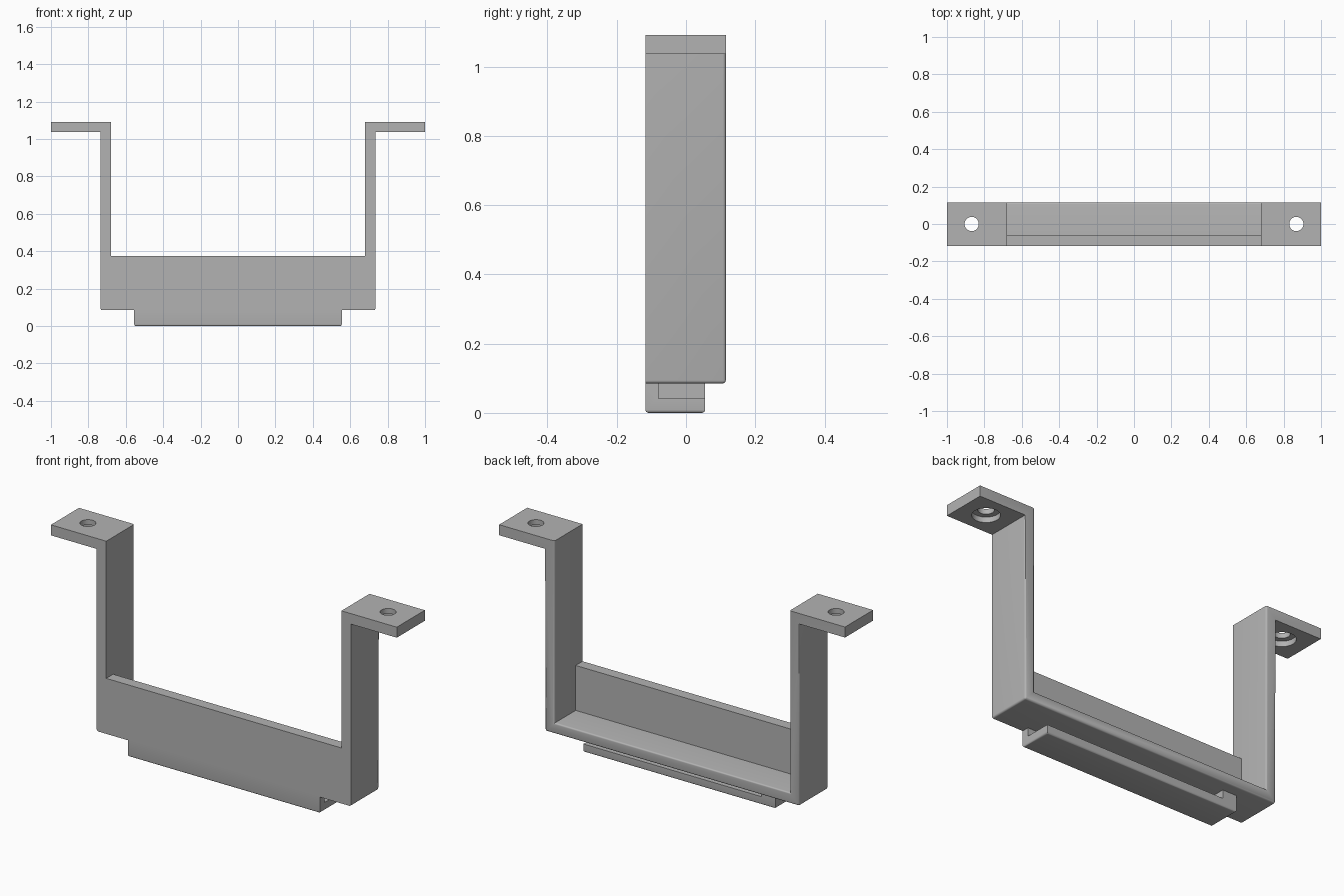
import bpy, bmesh
from mathutils import Matrix

default = bpy.data.objects.get("Cube")
if default:
    bpy.data.objects.remove(default, do_unlink=True)

COLOUR = (0.45, 0.45, 0.45, 1)
grey = bpy.data.materials.new("plain_grey")
grey.use_nodes = True
grey.diffuse_color = COLOUR
grey.node_tree.nodes["Principled BSDF"].inputs["Base Color"].default_value = COLOUR

FRONT, BACK = -0.117, 0.115
BASE, FLOOR = 0.085, 0.14
INNER, OUTER = 0.68, 0.735
UNDER, TOP = 1.037, 1.092
HOOK = 0.555


def extrude(name, points, axis, start, end, rounded=None, radius=0.009):
    """Extrude a closed profile along x or y and round the chosen edges."""
    bm = bmesh.new()
    place = (lambda a, b, d: (a, d, b)) if axis == "y" else (lambda a, b, d: (d, a, b))
    face = bm.faces.new([bm.verts.new(place(a, b, start)) for a, b in points])
    new = bmesh.ops.extrude_face_region(bm, geom=[face])["geom"]
    shift = place(0, 0, end - start)
    bmesh.ops.translate(bm, vec=shift, verts=[v for v in new if isinstance(v, bmesh.types.BMVert)])
    bmesh.ops.recalc_face_normals(bm, faces=bm.faces)
    if rounded:
        edges = [e for e in bm.edges if rounded(*[v.co for v in e.verts])]
        bmesh.ops.bevel(bm, geom=edges, offset=radius, segments=4,
                        profile=0.5, affect="EDGES", clamp_overlap=True)
    return finish(name, bm)


def finish(name, bm):
    mesh = bpy.data.meshes.new(name)
    bm.to_mesh(mesh)
    bm.free()
    mesh.materials.append(grey)
    obj = bpy.data.objects.new(name, mesh)
    bpy.context.collection.objects.link(obj)
    return obj


def activate(obj):
    bpy.ops.object.select_all(action="DESELECT")
    obj.select_set(True)
    bpy.context.view_layer.objects.active = obj


def drill(target, x, z_low, z_high, radius):
    """Cut a round vertical hole."""
    bm = bmesh.new()
    bmesh.ops.create_cone(bm, cap_ends=True, segments=48, radius1=radius, radius2=radius,
                          depth=z_high - z_low,
                          matrix=Matrix.Translation((x, 0, (z_low + z_high) / 2)))
    cutter = finish("hole_cutter", bm)
    cutter.hide_render = True
    mod = target.modifiers.new("hole", "BOOLEAN")
    mod.operation, mod.solver, mod.object = "DIFFERENCE", "EXACT", cutter
    activate(target)
    bpy.ops.object.modifier_apply(modifier=mod.name)
    bpy.data.objects.remove(cutter, do_unlink=True)


# Bent strap: flanges, legs and floor in one mirrored profile
half = [(INNER, FLOOR), (INNER, TOP), (1, TOP), (1, UNDER), (OUTER, UNDER), (OUTER, BASE)]
profile = half + [(-x, z) for x, z in reversed(half)]


def strap_edges(a, b):
    back_rim = min(a.y, b.y) > BACK - 0.001 and max(abs(a.x), abs(b.x)) < 0.8 \
        and min(a.z, b.z) < UNDER - 0.1
    low_corner = abs(a.y - b.y) > 0.1 and max(a.z, b.z) < BASE + 0.001
    return back_rim or low_corner


strap = extrude("strap", profile, "y", FRONT, BACK, strap_edges)

# Screw holes with wider recesses underneath
for side in (-1, 1):
    drill(strap, side * 0.868, UNDER - 0.1, TOP + 0.1, 0.038)
    drill(strap, side * 0.868, UNDER - 0.1, UNDER + 0.028, 0.065)

# Front panel between the legs
panel = extrude("front_panel", [(FRONT, FLOOR), (-0.06, FLOOR), (-0.06, 0.375), (FRONT, 0.375)],
                "x", -INNER, INNER)

# Hooked rail below the floor, with rounded lower edges
rail = extrude("hook_rail",
               [(FRONT, 0), (0.055, 0), (0.055, 0.042), (-0.08, 0.042), (-0.08, BASE), (FRONT, BASE)],
               "x", -HOOK, HOOK, lambda a, b: max(a.z, b.z) < 0.001)

# Stop closing one end of the rail groove
stop = extrude("rail_stop", [(-0.08, 0.042), (0.055, 0.042), (0.055, BASE), (-0.08, BASE)],
               "x", -HOOK, -HOOK + 0.08)

for part in (strap, panel, rail, stop):
    activate(part)
    bpy.ops.object.shade_smooth_by_angle(angle=0.55)
